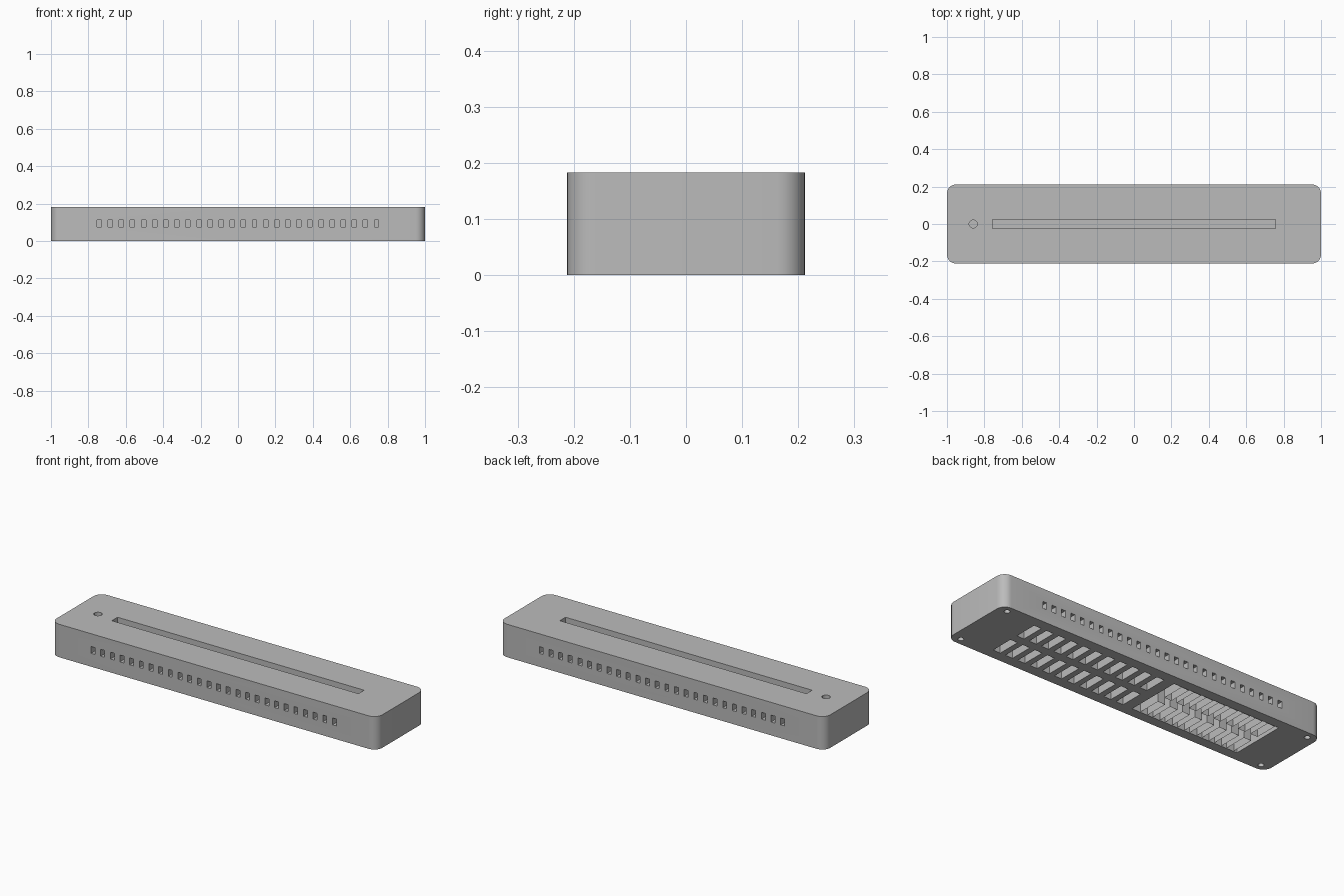
import bpy, bmesh
from math import cos, sin, pi
from mathutils import Matrix, Vector

cube = bpy.data.objects.get("Cube")
if cube:
    bpy.data.objects.remove(cube, do_unlink=True)

grey = bpy.data.materials.new("plain grey")
grey.use_nodes = True
colour = (0.5, 0.5, 0.5, 1)
grey.diffuse_color = colour
grey.node_tree.nodes["Principled BSDF"].inputs["Base Color"].default_value = colour

HALF_X, HALF_Y, HEIGHT, RADIUS = 1.0, 0.212, 0.183, 0.05
DEPTH = 0.1                      # underside slot depth
SLOT_W, SLOT_IN, SLOT_OUT = 0.045, 0.024, 0.154
BAY_LEFT, BAY_RIGHT = -0.78, -0.12


def make_object(name, bm):
    bmesh.ops.recalc_face_normals(bm, faces=bm.faces)
    mesh = bpy.data.meshes.new(name)
    bm.to_mesh(mesh)
    bm.free()
    mesh.materials.append(grey)
    obj = bpy.data.objects.new(name, mesh)
    bpy.context.collection.objects.link(obj)
    return obj


def add_box(bm, x0, x1, y0, y1, z0, z1):
    centre = Vector(((x0 + x1) / 2, (y0 + y1) / 2, (z0 + z1) / 2))
    size = Matrix.Diagonal((x1 - x0, y1 - y0, z1 - z0, 1))
    return bmesh.ops.create_cube(bm, size=1, matrix=Matrix.Translation(centre) @ size)["verts"]


def add_hole(bm, x, y, z0, z1, r, sides):
    bmesh.ops.create_cone(bm, cap_ends=True, segments=sides, radius1=r, radius2=r,
                          depth=z1 - z0, matrix=Matrix.Translation((x, y, (z0 + z1) / 2)))


# Body: rounded rectangle extruded upwards
bm = bmesh.new()
outline = []
for quarter, (sx, sy) in enumerate([(1, 1), (-1, 1), (-1, -1), (1, -1)]):
    for step in range(9):
        a = (quarter + step / 8) * pi / 2
        outline.append(bm.verts.new((sx * (HALF_X - RADIUS) + RADIUS * cos(a),
                                     sy * (HALF_Y - RADIUS) + RADIUS * sin(a), 0)))
base = bm.faces.new(outline)
top = bmesh.ops.extrude_face_region(bm, geom=[base])["geom"]
bmesh.ops.translate(bm, vec=(0, 0, HEIGHT), verts=[v for v in top if isinstance(v, bmesh.types.BMVert)])
body = make_object("body", bm)

# Cutter: long top slot and round top hole
cut = bmesh.new()
add_box(cut, -0.757, 0.757, -0.025, 0.025, 0.123, 0.3)
add_hole(cut, -0.86, 0, 0.12, 0.3, 0.022, 12)

# Small windows along the front and back
for i in range(26):
    x = -0.742 + i * 0.0593
    for side in (-1, 1):
        y0, y1 = sorted((side * 0.17, side * 0.3))
        add_box(cut, x - 0.012, x + 0.012, y0, y1, 0.074, 0.112)

# Screw holes in the underside
for sx in (-1, 1):
    for sy in (-1, 1):
        add_hole(cut, sx * 0.945, sy * 0.174, -0.1, 0.06, 0.015, 16)

# Two rows of underside slots; within the open bay they are thin sleeves
add_box(cut, BAY_LEFT, BAY_RIGHT, -0.157, 0.157, -0.1, DEPTH)
sleeves = bmesh.new()
for i in range(20):
    x = -0.735 + i * 0.0774
    for side in (-1, 1):
        y0, y1 = sorted((side * SLOT_IN, side * SLOT_OUT))
        if x < BAY_RIGHT:
            add_box(sleeves, x - SLOT_W / 2, x + SLOT_W / 2, y0, y1, 0, DEPTH)
        elif x - SLOT_W > BAY_RIGHT:
            add_box(cut, x - SLOT_W / 2, x + SLOT_W / 2, y0, y1, -0.1, DEPTH)
caps = [f for f in sleeves.faces if abs(f.normal.z) > 0.5]
bmesh.ops.delete(sleeves, geom=caps, context="FACES")
make_object("slot_sleeves", sleeves)
cutter = make_object("cutter", cut)
cutter.hide_render = True

# Carve the body, then discard the cutter
mod = body.modifiers.new("openings", "BOOLEAN")
mod.operation = "DIFFERENCE"
mod.solver = "EXACT"
mod.object = cutter
bpy.context.view_layer.objects.active = body
body.select_set(True)
bpy.ops.object.modifier_apply(modifier=mod.name)
bpy.data.objects.remove(cutter, do_unlink=True)
bpy.ops.object.shade_smooth_by_angle(angle=pi / 6)
